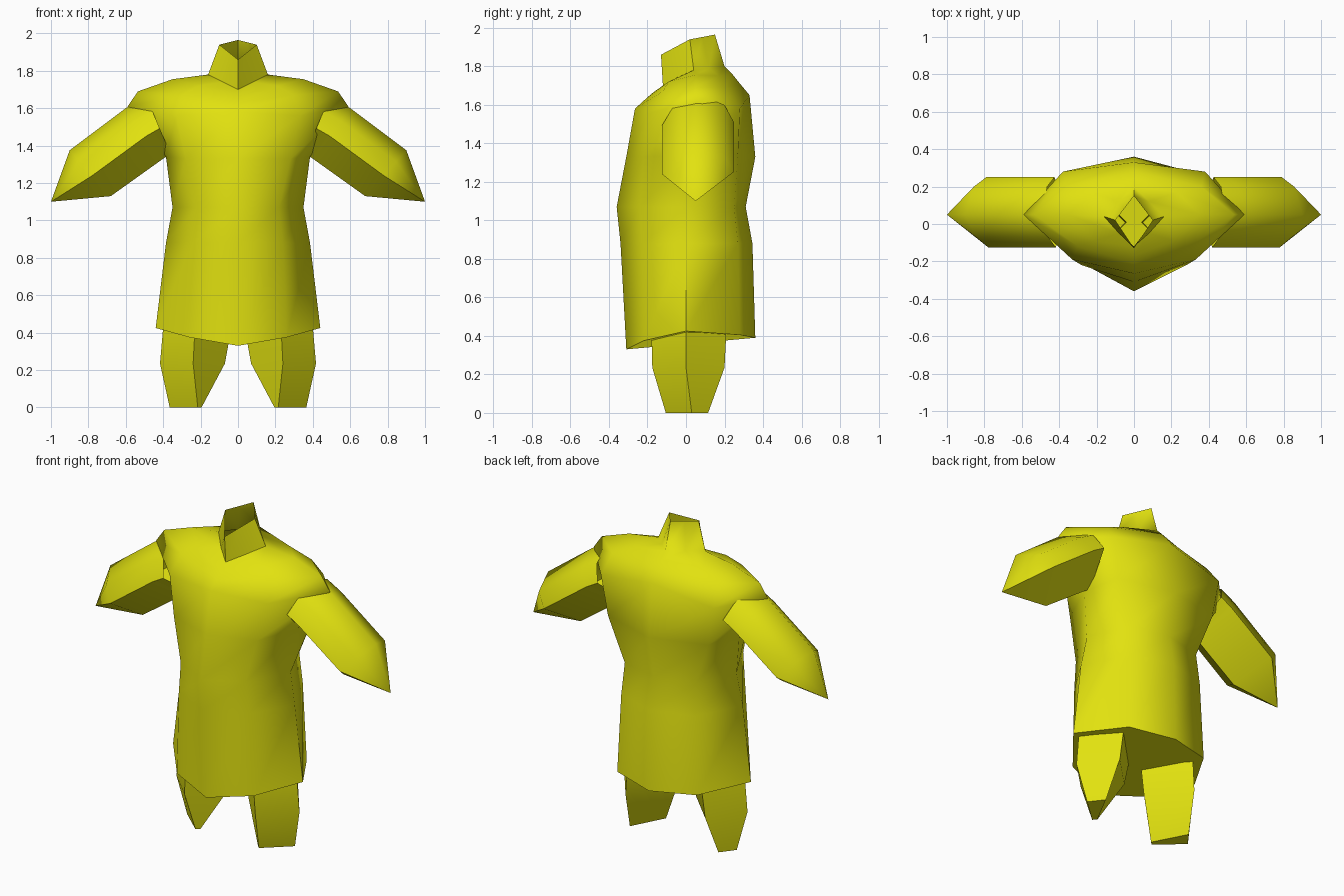
import bpy, bmesh, math
from mathutils import Vector

if "Cube" in bpy.data.objects:
    bpy.data.objects.remove(bpy.data.objects["Cube"])

yellow = bpy.data.materials.new("yellow_cloth")
yellow.diffuse_color = (0.76, 0.76, 0.005, 1)
yellow.use_nodes = True
yellow.node_tree.nodes["Principled BSDF"].inputs["Base Color"].default_value = yellow.diffuse_color


def loft(name, rings, cap_start=False, cap_end=False, tip=None, mirror=False):
    """Skin a list of closed rings; optionally cap the ends or close to a tip."""
    bm = bmesh.new()
    rows = [[bm.verts.new(p) for p in r] for r in rings]
    n = len(rows[0])
    for a, b in zip(rows, rows[1:]):
        for i in range(n):
            j = (i + 1) % n
            bm.faces.new((a[i], a[j], b[j], b[i]))
    if cap_start:
        bm.faces.new(rows[0][::-1])
    if cap_end:
        bm.faces.new(rows[-1])
    if tip:
        t = bm.verts.new(tip)
        for i in range(n):
            bm.faces.new((rows[-1][i], rows[-1][(i + 1) % n], t))
    if mirror:
        for v in bm.verts:
            v.co.x *= -1
        bmesh.ops.reverse_faces(bm, faces=bm.faces[:])
    me = bpy.data.meshes.new(name)
    bm.to_mesh(me)
    bm.free()
    ob = bpy.data.objects.new(name, me)
    bpy.context.collection.objects.link(ob)
    me.materials.append(yellow)
    bpy.ops.object.select_all(action='DESELECT')
    ob.select_set(True)
    bpy.context.view_layer.objects.active = ob
    bpy.ops.object.shade_smooth_by_angle(angle=math.radians(62))
    return ob


def full_ring(front, front_side, side, back_side, back):
    """Eight-sided symmetric ring from its right half (counter-clockwise)."""
    half = [front_side, side, back_side]
    return ([(0, *front)] + half + [(0, *back)]
            + [(-x, y, z) for x, y, z in reversed(half)])


# Tunic body: hem, hips, waist, chest, shoulders, collar
body = [
    full_ring((-.31, .33), (.26, -.22, .375), (.44, 0, .425), (.27, .28, .405), (.36, .39)),
    full_ring((-.34, .88), (.24, -.23, .88), (.385, 0, .88), (.25, .27, .88), (.345, .88)),
    full_ring((-.36, 1.07), (.22, -.24, 1.07), (.35, .01, 1.07), (.24, .25, 1.07), (.31, 1.07)),
    full_ring((-.31, 1.33), (.28, -.22, 1.33), (.385, .03, 1.34), (.34, .27, 1.34), (.36, 1.33)),
    full_ring((-.265, 1.58), (.33, -.19, 1.56), (.59, .05, 1.61), (.38, .28, 1.58), (.33, 1.65)),
    full_ring((-.21, 1.63), (.30, -.12, 1.67), (.535, .05, 1.69), (.36, .2, 1.69), (.28, 1.71)),
    full_ring((-.17, 1.665), (.21, -.09, 1.72), (.35, .05, 1.755), (.23, .17, 1.75), (.24, 1.76)),
    full_ring((-.12, 1.70), (.08, -.05, 1.74), (.16, .04, 1.78), (.08, .12, 1.79), (.20, 1.80)),
    full_ring((-.13, 1.86), (.05, -.055, 1.90), (.10, .02, 1.94), (.05, .085, 1.952), (.15, 1.965)),
]
loft("tunic_body", body, cap_start=True)

# Sleeve cross-section: (fraction from top to bottom, y)
section = [(0, .05), (.25, -.07), (.55, -.125), (1, .05), (.5, .25), (.2, .20)]


def sleeve_ring(top, bottom):
    a, b = Vector((top[0], 0, top[1])), Vector((bottom[0], 0, bottom[1]))
    return [a.lerp(b, u) + Vector((0, y, 0)) for u, y in section]


sleeve = [sleeve_ring((.49, 1.66), (.36, 1.355)), sleeve_ring((.60, 1.60), (.40, 1.33)),
          sleeve_ring((.90, 1.375), (.68, 1.13))]

# Leg rings: front, outer, back, inner
leg = [
    [(.23, -.18, .43), (.40, 0, .43), (.25, .21, .43), (.04, .01, .40)],
    [(.24, -.175, .235), (.417, 0, .235), (.27, .20, .235), (.07, 0, .235)],
    [(.215, -.105, 0), (.365, .03, 0), (.30, .115, 0), (.195, -.085, 0)],
]

for label, flip in (("right", False), ("left", True)):
    loft(label + "_sleeve", sleeve, tip=(1.0, .05, 1.10), mirror=flip)
    loft(label + "_leg", leg, cap_end=True, mirror=flip)

# Consistent outward normals on the closed-ended limbs
for ob in bpy.data.objects:
    bm = bmesh.new()
    bm.from_mesh(ob.data)
    bmesh.ops.recalc_face_normals(bm, faces=bm.faces[:])
    bm.to_mesh(ob.data)
    bm.free()
